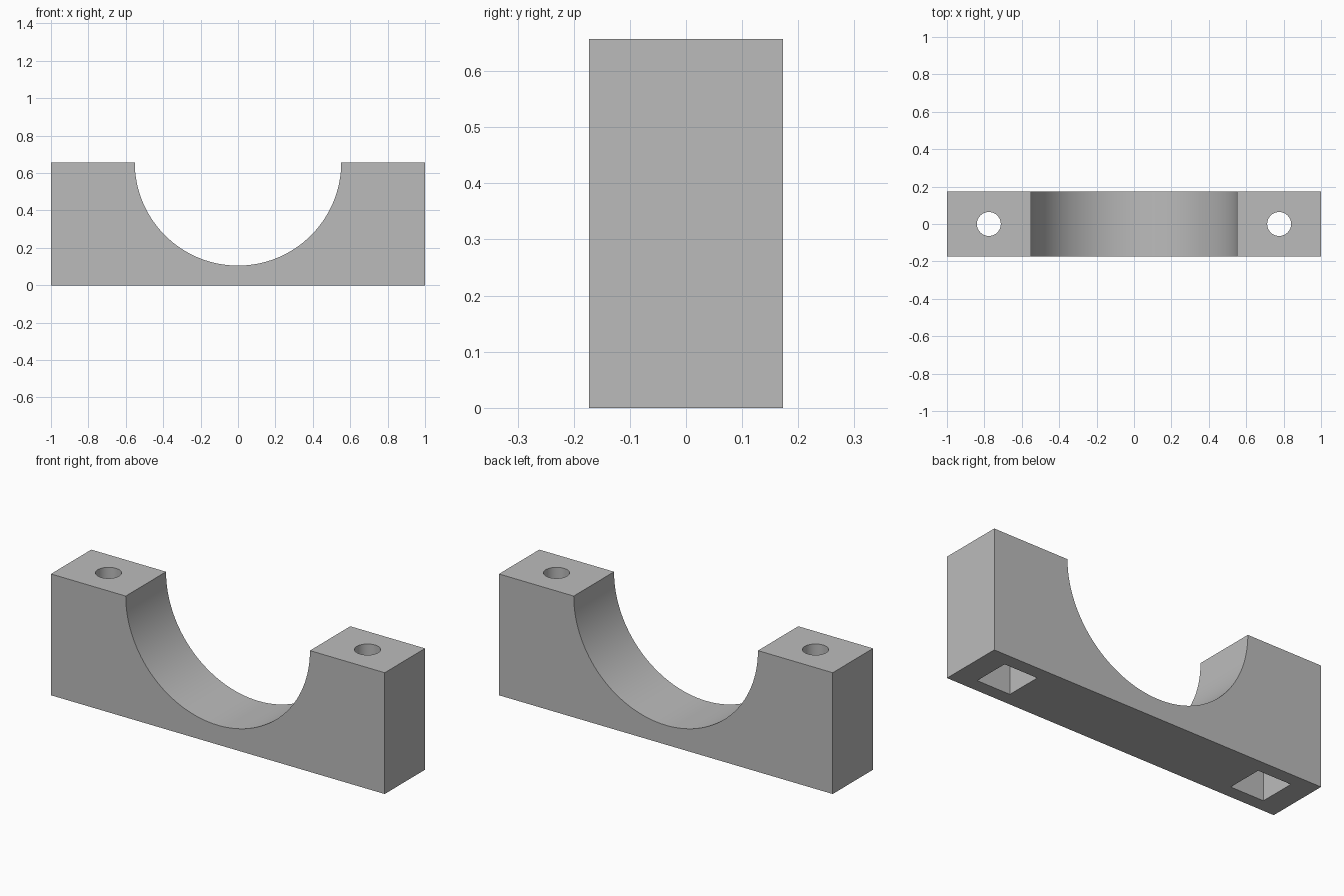
import bpy
import bmesh
from math import cos, sin, pi, radians

LENGTH, DEPTH, HEIGHT = 2.0, 0.345, 0.657
CRADLE_R, ARC_STEPS = 0.552, 64
BOLT_X, BOLT_R = 0.776, 0.064
POCKET_SIZE, POCKET_DEPTH = 0.2, 0.3

cube = bpy.data.objects.get("Cube")
if cube:
    bpy.data.objects.remove(cube, do_unlink=True)

grey = bpy.data.materials.new("plain grey")
grey.use_nodes = True
colour = (0.5, 0.5, 0.5, 1)
grey.diffuse_color = colour
grey.node_tree.nodes["Principled BSDF"].inputs["Base Color"].default_value = colour

# Block profile with the half-round cradle, extruded front to back
half = LENGTH / 2
outline = [(-half, HEIGHT), (-half, 0), (half, 0), (half, HEIGHT)]
outline += [(CRADLE_R * cos(a), HEIGHT - CRADLE_R * sin(a))
            for a in (pi * i / ARC_STEPS for i in range(ARC_STEPS + 1))]
bm = bmesh.new()
face = bm.faces.new([bm.verts.new((x, -DEPTH / 2, z)) for x, z in outline])
new = bmesh.ops.extrude_face_region(bm, geom=[face])["geom"]
bmesh.ops.translate(bm, vec=(0, DEPTH, 0),
                    verts=[v for v in new if isinstance(v, bmesh.types.BMVert)])
bmesh.ops.recalc_face_normals(bm, faces=bm.faces)
mesh = bpy.data.meshes.new("bearing_block")
bm.to_mesh(mesh)
bm.free()
mesh.materials.append(grey)
block = bpy.data.objects.new("bearing_block", mesh)
bpy.context.collection.objects.link(block)


def cut(cutter):
    """Subtract the cutter from the block, then discard it."""
    cutter.hide_render = True
    cutter.data.materials.append(grey)
    bpy.ops.object.select_all(action="DESELECT")
    block.select_set(True)
    bpy.context.view_layer.objects.active = block
    mod = block.modifiers.new("cut", "BOOLEAN")
    mod.operation, mod.solver, mod.object = "DIFFERENCE", "EXACT", cutter
    bpy.ops.object.modifier_apply(modifier=mod.name)
    bpy.data.objects.remove(cutter, do_unlink=True)


# Bolt holes through both shoulders, with square nut pockets underneath
for side in (-1, 1):
    x = side * BOLT_X
    bpy.ops.mesh.primitive_cube_add(size=1, location=(x, 0, 0))
    pocket = bpy.context.object
    pocket.name = "nut_pocket_cutter"
    pocket.scale = (POCKET_SIZE, POCKET_SIZE, POCKET_DEPTH * 2)
    bpy.context.view_layer.update()
    cut(pocket)
    bpy.ops.mesh.primitive_cylinder_add(vertices=48, radius=BOLT_R, depth=HEIGHT * 2,
                                        location=(x, 0, HEIGHT / 2))
    bpy.context.object.name = "bolt_hole_cutter"
    cut(bpy.context.object)

# Smooth the round walls, keep the block edges sharp
bpy.ops.object.select_all(action="DESELECT")
block.select_set(True)
bpy.context.view_layer.objects.active = block
bpy.ops.object.shade_smooth_by_angle(angle=radians(30))
